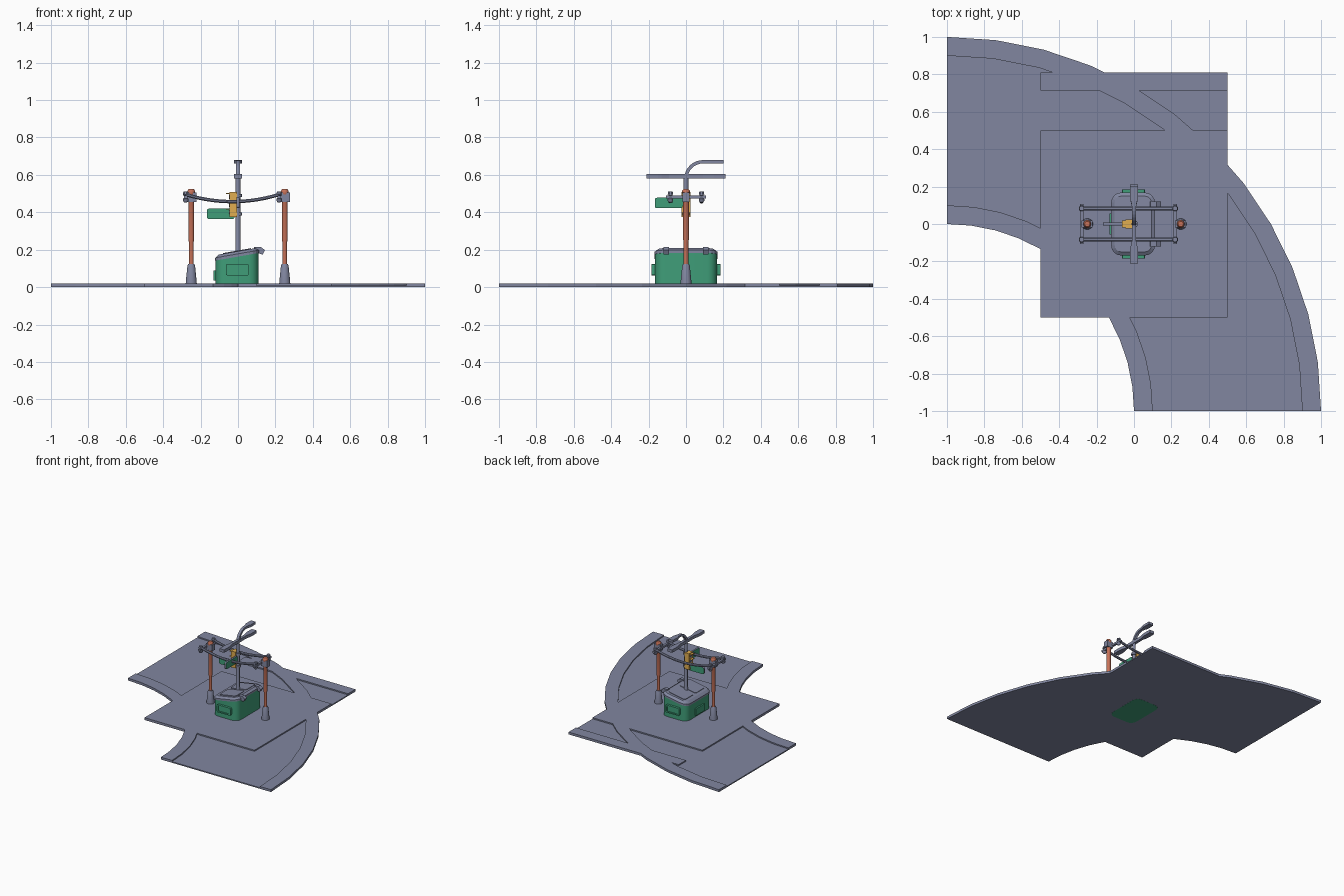
import bpy, bmesh, math
from mathutils import Vector

if "Cube" in bpy.data.objects:
    bpy.data.objects.remove(bpy.data.objects["Cube"])

def material(name, rgb):
    m = bpy.data.materials.new(name)
    m.diffuse_color = (*rgb, 1)
    m.use_nodes = True
    m.node_tree.nodes["Principled BSDF"].inputs["Base Color"].default_value = m.diffuse_color
    return m

GREY = material("slate grey", (0.22, 0.24, 0.35))
GREEN = material("green", (0.05, 0.34, 0.19))
BROWN = material("terracotta", (0.58, 0.17, 0.10))
YELLOW = material("amber", (0.75, 0.42, 0.08))

def loft(name, loops, mat, smooth=False, closed=False):
    """Skin a list of equal-length loops, capping the ends."""
    bm = bmesh.new()
    rows = [[bm.verts.new(p) for p in loop] for loop in loops]
    n = len(rows[0])
    pairs = list(zip(rows, rows[1:])) + ([(rows[-1], rows[0])] if closed else [])
    for a, b in pairs:
        for i in range(n):
            j = (i + 1) % n
            bm.faces.new((a[i], a[j], b[j], b[i]))
    if not closed:
        bm.faces.new(rows[0][::-1])
        bm.faces.new(rows[-1])
    bmesh.ops.recalc_face_normals(bm, faces=bm.faces)
    me = bpy.data.meshes.new(name)
    bm.to_mesh(me)
    bm.free()
    me.materials.append(mat)
    ob = bpy.data.objects.new(name, me)
    bpy.context.collection.objects.link(ob)
    if smooth:
        bpy.ops.object.select_all(action='DESELECT')
        ob.select_set(True)
        bpy.context.view_layer.objects.active = ob
        bpy.ops.object.shade_smooth_by_angle(angle=math.radians(40))
    return ob

def box(name, x0, x1, y0, y1, z0, z1, mat):
    rect = [(x0, y0), (x1, y0), (x1, y1), (x0, y1)]
    return loft(name, [[(x, y, z) for x, y in rect] for z in (z0, z1)], mat)

def lathe(name, x, y, profile, mat, n=12):
    """Round part from (radius, height) pairs."""
    a = [2 * math.pi * (i + .5) / n for i in range(n)]
    return loft(name, [[(x + r * math.cos(t), y + r * math.sin(t), z) for t in a]
                       for r, z in profile], mat, True)

def sweep(name, pts, side, mat, n=8):
    """Tube or bar along (point, half width, half thickness); side is the width axis."""
    side, loops = Vector(side), []
    P = [Vector(p[0]) for p in pts]
    k = math.sqrt(2) if n == 4 else 1
    for i, (_, w, h) in enumerate(pts):
        d = (P[min(i + 1, len(P) - 1)] - P[max(i - 1, 0)]).normalized()
        up = side.cross(d)
        ang = [2 * math.pi * (j + .5) / n for j in range(n)]
        loops.append([P[i] + side * (k * w * math.cos(t)) + up * (k * h * math.sin(t)) for t in ang])
    return loft(name, loops, mat, n > 4)

def rounded(hx, hy, r, cx=0, cy=0, seg=4):
    """Rounded rectangle outline."""
    out = []
    for q, (sx, sy) in enumerate([(1, 1), (-1, 1), (-1, -1), (1, -1)]):
        for s in range(seg + 1):
            t = math.pi / 2 * (q + s / seg)
            out.append((cx + sx * (hx - r) + r * math.cos(t), cy + sy * (hy - r) + r * math.sin(t)))
    return out

# ground: curved road with kerbs, square paving tile, straight road edge
BASE, ROAD, TOP = 0.0006, 0.01, 0.02

def bend(name, r0, r1, z):
    loops = []
    for i in range(13):
        t = math.pi / 2 * i / 12
        c, s = math.cos(t), math.sin(t)
        loops.append([(-1 + r * c, -1 + r * s, h)
                      for r, h in ((r0, BASE), (r1, BASE), (r1, z), (r0, z))])
    loft(name, loops, GREY)

bend("road_bend", 1.1, 1.9, ROAD)
bend("inner_kerb", 1.0, 1.1, TOP)
bend("outer_kerb", 1.9, 2.0, TOP)
box("paving_tile", -.5, .5, -.5, .5, BASE, TOP, GREY)
box("straight_road", -.5, .5, .5, .715, BASE, ROAD, GREY)
box("straight_kerb", -.5, .5, .715, .81, BASE, TOP, GREY)

# waste bin: body with sloping top, lid, handles, hinges
def slope(x):
    return 0.166 + 0.175 * x

body = rounded(.114, .165, .05, -.005)
loft("bin_body", [[(x, y, 0) for x, y in body],
                  [(x, y, slope(x)) for x, y in body]], GREEN, True)
lid_loops = []
for grow, lift in ((.003, -.003), (.003, .012), (-.016, .026)):
    lid_loops.append([(x, y, slope(x) + lift)
                      for x, y in rounded(.114 + grow, .165 + grow, .05 + grow, -.005)])
loft("bin_lid", lid_loops, GREY)
for s in (-1, 1):
    panel = rounded(.075, .06, .015, -.005, s * .07, 2)
    loft("bin_lid_panel", [[(x, y, slope(x) + h) for x, y in panel] for h in (.02, .03)], GREY)
    sweep("bin_hinge", [((.085, s * .105, .203), .015, .012), ((.115, s * .105, .198), .015, .018),
                        ((.138, s * .105, .186), .015, .014)], (0, 1, 0), GREY, 4)
    # side handle pocket with a recessed face
    outer, inner = rounded(.062, .031, .009, -.003, .093, 2), rounded(.05, .021, .005, -.003, .093, 2)
    loft("bin_side_handle", [[(x, s * y, z) for x, z in o] for o, y in
                             ((outer, .16), (outer, .184), (inner, .184), (inner, .176))], GREEN)
box("bin_front_grip", -.131, -.115, -.055, .055, .035, .09, GREEN)

# central post with street lamps
lathe("lamp_post", 0, 0, [(.02, .015), (.014, .03), (.013, .6)], GREY)
arc = [((0, .09 - .09 * math.cos(t), .58 + .09 * math.sin(t)), .011, .009)
       for t in [math.pi / 2 * i / 8 for i in range(9)]]
sweep("curved_lamp", arc + [((0, .115, .67), .015, .01), ((0, .135, .67), .022, .01),
                            ((0, .2, .67), .021, .01)], (1, 0, 0), GREY, 4)
half = [(0, .012), (.09, .011), (.13, .02), (.15, .022), (.21, .021)]
bar = [(-y, w) for y, w in half[:0:-1]] + half
sweep("double_lamp", [((0, y, .593), w, .012) for y, w in bar], (1, 0, 0), GREY, 4)

# traffic signal on the post
box("signal_body", -.045, -.006, -.025, .025, .375, .508, YELLOW)
for i in range(3):
    z = .4 + .042 * i
    lens = [2 * math.pi * j / 10 for j in range(10)]
    loft("signal_lens", [[(x, .013 * math.cos(t), z + .013 * math.sin(t)) for t in lens]
                         for x in (-.044, -.048)], GREY)
    box("signal_visor", -.064, -.04, -.018, .018, z + .014, z + .019, YELLOW)
for z in (.39, .49):
    lathe("signal_bracket", .002, 0, [(.02, z - .008), (.02, z + .008)], GREY)

# street signs: green faces, grey rims
def sign(name, cz, along_x):
    o = rounded(.075, .028, .012, -.092, cz, 3)
    ob = loft(name, [[(u, d, z) if along_x else (d, u, z) for u, z in o]
                     for d in (-.007, .007)], GREEN)
    ob.data.materials.append(GREY)
    for f in ob.data.polygons:
        if abs(f.normal[1 if along_x else 0]) < .5:
            f.material_index = 1

sign("street_sign_a", .392, True)
sign("street_sign_b", .45, False)

# utility poles with crossarms and insulators
for px in (-.25, .25):
    lathe("pole_foot", px, 0, [(.031, .015), (.029, .04), (.021, .115), (.017, .123)], GREY)
    lathe("pole", px, 0, [(.013, .1), (.013, .24), (.0165, .26), (.0165, .49), (.021, .5),
                          (.021, .515), (.014, .525)], BROWN)
    box("pole_clamp", px - .03, px + .028, -.018, .018, .455, .505, GREY)
    ax = px - .03
    box("crossarm", ax - .009, ax + .009, -.108, .108, .473, .489, GREY)
    for s in (-1, 1):
        lathe("insulator", ax, s * .083, [(.007, .452), (.016, .462), (.016, .472), (.009, .478),
                                          (.009, .492), (.016, .496), (.013, .51)], GREY, 8)

# sagging cables between the crossarms
for s in (-1, 1):
    pts = []
    for i in range(13):
        u = -1 + i / 6
        pts.append(((-.03 + .262 * u, s * .083, .457 + .042 * u * u), .011, .01))
    sweep("cable", pts, (0, 1, 0), GREY, 8)
